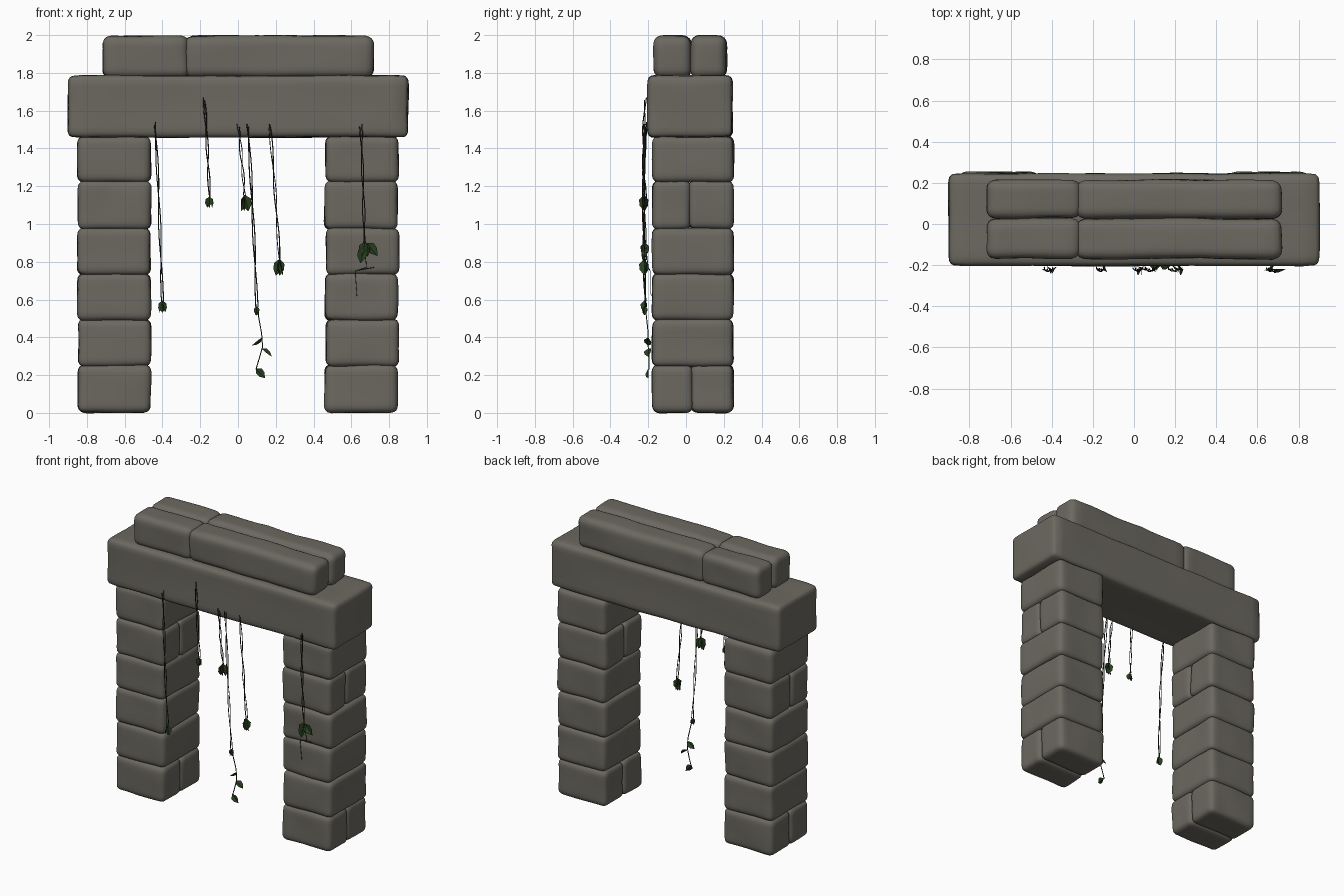
import bpy, bmesh, math, random
from mathutils import Vector, Matrix, noise

random.seed(4)
if "Cube" in bpy.data.objects:
    bpy.data.objects.remove(bpy.data.objects["Cube"], do_unlink=True)


def material(name, rgb):
    m = bpy.data.materials.new(name)
    m.use_nodes = True
    m.diffuse_color = (*rgb, 1)
    bsdf = m.node_tree.nodes["Principled BSDF"]
    bsdf.inputs["Base Color"].default_value = (*rgb, 1)
    bsdf.inputs["Roughness"].default_value = 0.9
    return m


STONE = material("grey stone", (0.15, 0.14, 0.118))
VINE = material("dark vine", (0.035, 0.031, 0.025))
LEAF = material("deep green leaf", (0.022, 0.05, 0.014))


def add_object(name, bm, mat):
    mesh = bpy.data.meshes.new(name)
    bm.to_mesh(mesh)
    bm.free()
    mesh.materials.append(mat)
    obj = bpy.data.objects.new(name, mesh)
    bpy.context.collection.objects.link(obj)
    return obj


def stone(name, low, high, radius, rough=0.014):
    """Rounded block filling the box low..high, worn slightly inward."""
    low, high = Vector(low), Vector(high)
    centre, half = (low + high) / 2, (high - low) / 2
    seed = Vector([random.uniform(-9, 9) for _ in range(3)])
    bm = bmesh.new()
    bmesh.ops.create_cube(bm, size=2)
    bmesh.ops.subdivide_edges(bm, edges=bm.edges[:], cuts=13, use_grid_fill=True)
    for v in bm.verts:
        # crowd the grid towards the edges, then round them off
        p = Vector([math.sin(c * math.pi / 2) * h for c, h in zip(v.co, half)])
        core = Vector([max(-h + radius, min(h - radius, c)) for c, h in zip(p, half)])
        out = p - core
        if out.length > 0:
            out.normalize()
        wear = rough * (0.5 + 0.5 * noise.noise((centre + p) * 5 + seed))
        v.co = centre + core + out * (radius - wear)
    obj = add_object(name, bm, STONE)
    for poly in obj.data.polygons:
        poly.use_smooth = True
    return obj


# Pillars: six courses each, some made from two stones side by side
COURSES = [0, 0.25, 0.492, 0.735, 0.975, 1.225, 1.46]
SPLIT = {0: 0.03, 4: 0.02}
for side, sign in (("left", 1), ("right", -1)):
    for i in range(6):
        z0 = COURSES[i] - (0.012 if i else 0.006)
        z1 = COURSES[i + 1] + 0.012
        shift = random.uniform(-0.006, 0.006)
        x0, x1 = sorted((sign * 0.455 + shift, sign * 0.855 + shift))
        cuts = [-0.185, 0.258]
        if i in SPLIT:
            cuts.insert(1, SPLIT[i])
        for j in range(len(cuts) - 1):
            y0 = cuts[j] - (0.012 if j else 0)
            y1 = cuts[j + 1] + (0.012 if j + 2 < len(cuts) else 0)
            stone(f"{side}_pillar_stone_{i + 1}_{j + 1}", (x0, y0, z0), (x1, y1, z1), 0.045)

# Lintel and the two rows of capping stones
stone("lintel", (-0.907, -0.21, 1.452), (0.907, 0.252, 1.793), 0.042)
for row, y0, y1 in (("front", -0.178, 0.035), ("back", 0.018, 0.223)):
    stone(f"{row}_short_capstone", (-0.726, y0, 1.765), (-0.25, y1, 2.005), 0.055, 0.018)
    stone(f"{row}_long_capstone", (-0.29, y0, 1.765), (0.724, y1, 2.005), 0.055, 0.018)


def strand(name, points, radius):
    """Thin tube through the points."""
    curve = bpy.data.curves.new(name, "CURVE")
    curve.dimensions = "3D"
    curve.bevel_depth = radius
    curve.bevel_resolution = 0
    curve.use_fill_caps = True
    spline = curve.splines.new("POLY")
    spline.points.add(len(points) - 1)
    for p, co in zip(spline.points, points):
        p.co = (*co, 1)
    curve.materials.append(VINE)
    obj = bpy.data.objects.new(name, curve)
    bpy.context.collection.objects.link(obj)
    bpy.ops.object.select_all(action="DESELECT")
    obj.select_set(True)
    bpy.context.view_layer.objects.active = obj
    bpy.ops.object.convert(target="MESH")


def leaf(name, tip_from, size, lean, turn):
    """Pointed leaf folded on its midrib, hanging from tip_from."""
    bm = bmesh.new()
    rib = [bm.verts.new((0, 0.1 * t * (1 - t), -t)) for t in (0, 0.35, 0.7, 1)]
    for s in (-1, 1):
        a = bm.verts.new((s * 0.3, -0.12, -0.3))
        b = bm.verts.new((s * 0.26, -0.1, -0.65))
        for face in ((rib[0], rib[1], a), (rib[1], rib[2], b, a), (rib[2], rib[3], b)):
            bm.faces.new(face if s < 0 else face[::-1])
    turn_m = Matrix.Rotation(lean, 4, "Y") @ Matrix.Rotation(turn, 4, "Z")
    bm.transform(Matrix.Translation(tip_from) @ turn_m @ Matrix.Scale(size, 4))
    add_object(name, bm, LEAF)


# Hanging vines: top x, top z, bottom x, bottom z, leaf size
VINES = [(-0.44, 1.54, -0.40, 0.59, 0.065), (-0.18, 1.67, -0.15, 1.14, 0.06),
         (0.0, 1.53, 0.035, 1.15, 0.09), (0.05, 1.53, 0.10, 0.56, 0.05),
         (0.165, 1.53, 0.22, 0.81, 0.09), (0.65, 1.53, 0.67, 0.90, 0.08)]
for n, (xa, za, xb, zb, size) in enumerate(VINES, 1):
    for k in (0, 1):
        points = []
        for i in range(25):
            t = i / 24
            a = t * 9 + k * math.pi + n
            x = xa + (xb - xa) * t ** 0.8 + 0.006 * math.cos(a)
            y = -0.215 - 0.01 * math.sin(t * math.pi) + 0.006 * math.sin(a)
            points.append((x, y, za + (zb - za) * t - 0.015 * k * (1 - t)))
        strand(f"vine_{n}_strand_{k + 1}", points, 0.003)
    for k in range(3):
        leaf(f"vine_{n}_leaf_{k + 1}", (xb, -0.22, zb + 0.005), size,
             0.22 * (k - 1), k * 2.1 + n)

# Extra leaves at the pillar vine, with a small bare twig beneath
leaf("pillar_vine_side_leaf", (0.68, -0.22, 0.90), 0.09, -0.7, 0.3)
leaf("pillar_vine_low_leaf", (0.67, -0.22, 0.88), 0.09, 0.25, -0.2)
strand("pillar_twig", [(0.67, -0.215, 0.9), (0.68, -0.2, 0.77), (0.62, -0.19, 0.75)], 0.002)
strand("pillar_twig_branch", [(0.64, -0.19, 0.756), (0.72, -0.2, 0.77)], 0.002)
strand("pillar_twig_tail", [(0.62, -0.19, 0.752), (0.63, -0.185, 0.62)], 0.0015)

# Trailing end of the longest vine
strand("trailing_stem", [(0.10, -0.215, 0.56), (0.125, -0.2, 0.42), (0.13, -0.2, 0.35),
                         (0.11, -0.195, 0.28), (0.095, -0.195, 0.23)], 0.003)
for n, (x, z, lean) in enumerate([(0.128, 0.40, 0.9), (0.125, 0.34, -0.9), (0.095, 0.235, -0.75)]):
    leaf(f"trailing_leaf_{n + 1}", (x, -0.2, z), 0.07, lean, (1.2, 1.1, 0.3)[n])
